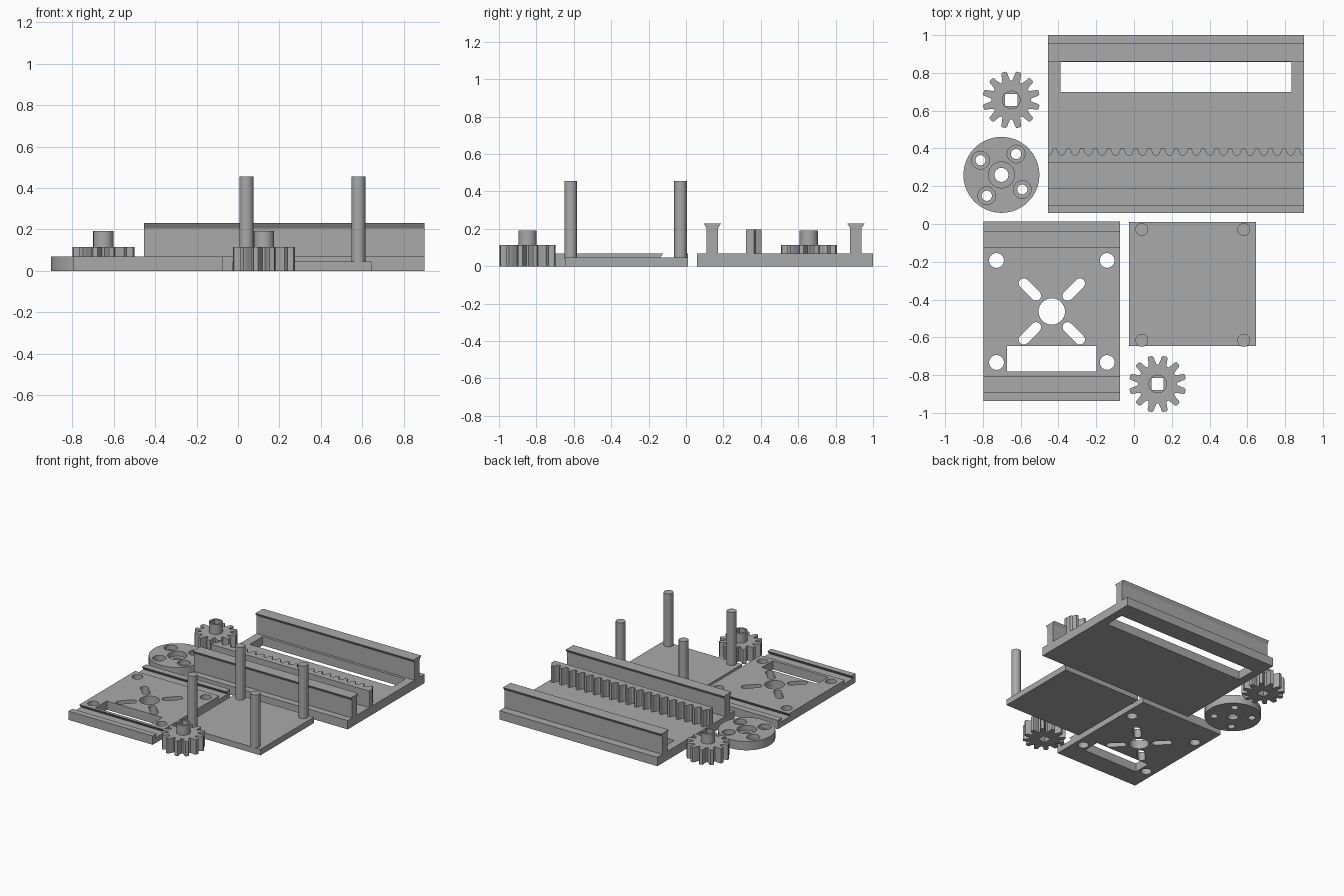
import bpy, bmesh, math
from mathutils import Vector

if "Cube" in bpy.data.objects:
    bpy.data.objects.remove(bpy.data.objects["Cube"])

grey = bpy.data.materials.new("plain_grey")
grey.diffuse_color = (0.40, 0.40, 0.40, 1)
grey.use_nodes = True
grey.node_tree.nodes["Principled BSDF"].inputs["Base Color"].default_value = grey.diffuse_color


def prism(name, pts, lo, hi, axis="z"):
    """Extrude an outline: (x, y) along z, or (y, z) along x."""
    place = (lambda p, h: (p[0], p[1], h)) if axis == "z" else (lambda p, h: (h, p[0], p[1]))
    bm = bmesh.new()
    face = bm.faces.new([bm.verts.new(place(p, lo)) for p in pts])
    top = bmesh.ops.extrude_face_region(bm, geom=[face])["geom"]
    shift = Vector(place((0, 0), hi - lo))
    bmesh.ops.translate(bm, vec=shift, verts=[g for g in top if isinstance(g, bmesh.types.BMVert)])
    bmesh.ops.recalc_face_normals(bm, faces=bm.faces)
    mesh = bpy.data.meshes.new(name)
    bm.to_mesh(mesh)
    bm.free()
    mesh.materials.append(grey)
    ob = bpy.data.objects.new(name, mesh)
    bpy.context.collection.objects.link(ob)
    return ob


def rect(x0, x1, y0, y1):
    return [(x0, y0), (x1, y0), (x1, y1), (x0, y1)]


def circle(x, y, r, n=40):
    return [(x + r * math.cos(math.tau * i / n), y + r * math.sin(math.tau * i / n)) for i in range(n)]


def capsule(x, y, angle, near, far, r, n=10):
    """Round-ended slot pointing away from (x, y)."""
    pts = []
    for dist, start in ((far, -math.pi / 2), (near, math.pi / 2)):
        for i in range(n + 1):
            a = angle + start + math.pi * i / n
            pts.append((x + dist * math.cos(angle) + r * math.cos(a),
                        y + dist * math.sin(angle) + r * math.sin(a)))
    return pts


def combine(ob, tools, operation="DIFFERENCE"):
    """Apply boolean tools one by one, then discard them."""
    bpy.context.view_layer.objects.active = ob
    for tool in tools:
        mod = ob.modifiers.new("combine", "BOOLEAN")
        mod.operation, mod.solver, mod.object = operation, "EXACT", tool
        bpy.ops.object.modifier_apply(modifier=mod.name)
        bpy.data.objects.remove(tool)


def cut(ob, outlines, lo=-0.1, hi=0.5):
    combine(ob, [prism("cutter", o, lo, hi) for o in outlines])


def smooth(ob):
    bpy.ops.object.select_all(action="DESELECT")
    ob.select_set(True)
    bpy.context.view_layer.objects.active = ob
    bpy.ops.object.shade_smooth_by_angle(angle=math.radians(30))


T = 0.068           # plate thickness

# Rail base: one cross-section holding the plate and two flared rails
def rail(c):
    return [(c + 0.031, T), (c + 0.031, 0.205), (c + 0.047, 0.23),
            (c - 0.047, 0.23), (c - 0.031, 0.205), (c - 0.031, T)]

section = [(0.058, 0), (1.0, 0), (1.0, T)] + rail(0.908) + rail(0.141) + [(0.058, T)]
rail_base = prism("rail_base", section, -0.455, 0.90, "x")
cut(rail_base, [rect(-0.39, 0.835, 0.70, 0.857)])

# Toothed rack
count, x0, x1 = 19, -0.455, 0.90
pitch = (x1 - x0) / count
outline = [(x1, 0.322), (x0, 0.322)]
for i in range(count):
    for f, y in ((0.08, 0.364), (0.22, 0.372), (0.40, 0.403), (0.62, 0.403), (0.80, 0.372), (0.94, 0.364)):
        outline.append((x0 + (i + f) * pitch, y))
outline[2] = (x0, 0.364)
outline[-1] = (x1, 0.364)
prism("rack", outline, T - 0.004, 0.196)

# Motor plate with dovetail grooves, mounting holes, slots and window
motor_plate = prism("motor_plate", rect(-0.796, -0.075, -0.937, 0.012), 0, T)
grooves = [prism("groove", [(c - 0.061, 0.042), (c + 0.061, 0.042), (c + 0.04, T + 0.002), (c - 0.04, T + 0.002)],
                 -0.9, 0.0, "x") for c in (-0.081, -0.848)]
combine(motor_plate, grooves)
cx, cy = -0.435, -0.463
cut(motor_plate, [circle(cx + sx * 0.293, cy + sy * 0.27, 0.039) for sx in (-1, 1) for sy in (-1, 1)])
cut(motor_plate, [circle(cx, cy, 0.07)])
cut(motor_plate, [capsule(cx, cy, math.radians(45 + 90 * k), 0.118, 0.21, 0.027) for k in range(4)])
cut(motor_plate, [rect(-0.673, -0.198, -0.782, -0.645)])
smooth(motor_plate)

# Post plate with four posts
prism("post_plate", rect(-0.027, 0.645, -0.647, 0.01), 0, 0.046)
for x in (0.041, 0.581):
    for y in (-0.616, -0.029):
        smooth(prism("post", circle(x, y, 0.034, 32), 0.04, 0.455))

# Round horn with counterbored holes
hx, hy = -0.702, 0.26
horn = prism("round_horn", circle(hx, hy, 0.201, 64), 0, T)
bolts = [(hx + 0.135 * math.cos(a), hy + 0.135 * math.sin(a))
         for a in (math.radians(55 + 90 * k) for k in range(4))]
cut(horn, [circle(hx, hy, 0.069)] + [circle(x, y, 0.047, 28) for x, y in bolts], 0.03)
cut(horn, [circle(hx, hy, 0.037)] + [circle(x, y, 0.027, 28) for x, y in bolts])
smooth(horn)

# Pinion gears with hub and square bore
def gear(name, x, y, teeth=12):
    step = math.tau / teeth
    pts = []
    for k in range(teeth):
        a = (k + 0.5) * step
        for r, w in ((0.104, -0.205), (0.128, -0.135), (0.143, -0.115), (0.152, -0.075),
                     (0.152, 0.075), (0.143, 0.115), (0.128, 0.135), (0.104, 0.205)):
            pts.append((x + r * math.cos(a + w), y + r * math.sin(a + w)))
    ob = prism(name, pts, 0, 0.115)
    combine(ob, [prism("hub", circle(x, y, 0.049), 0.05, 0.192)], "UNION")
    cut(ob, [rect(x - 0.032, x + 0.032, y - 0.032, y + 0.032)])
    smooth(ob)

gear("rear_pinion", -0.65, 0.657)
gear("front_pinion", 0.125, -0.847)
